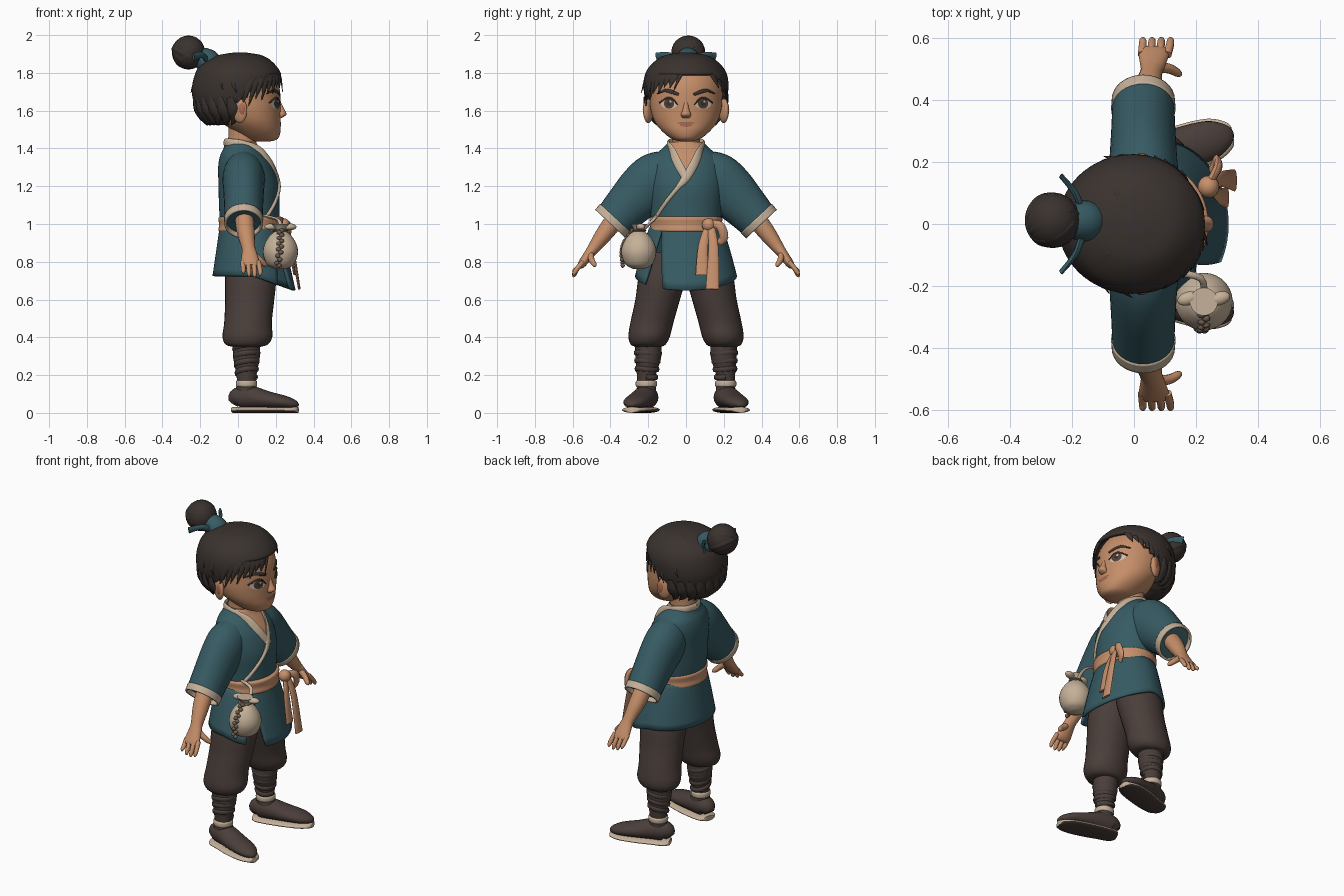
import bpy, bmesh, random
from math import sin, cos, pi, radians
from mathutils import Vector, Matrix
from mathutils.bvhtree import BVHTree

if "Cube" in bpy.data.objects:
    bpy.data.objects.remove(bpy.data.objects["Cube"])
random.seed(4)
X, Y, Z = Vector((1, 0, 0)), Vector((0, 1, 0)), Vector((0, 0, 1))

def material(name, *rgb):
    m = bpy.data.materials.new(name)
    m.use_nodes = True
    m.diffuse_color = (*rgb, 1)
    m.node_tree.nodes["Principled BSDF"].inputs["Base Color"].default_value = (*rgb, 1)
    return m

SKIN = material("skin", .56, .27, .14)
HAIR = material("dark hair", .042, .032, .028)
BROWN = material("dark brown cloth", .068, .048, .042)
TEAL = material("teal cloth", .038, .105, .125)
BEIGE = material("beige cloth", .56, .44, .32)
SASH = material("peach sash", .57, .28, .15)
WHITE = material("eye white", .6, .52, .45)
IRIS = material("brown iris", .09, .05, .03)
LIP = material("lip", .38, .14, .085)
CORD = material("brown cord", .16, .115, .08)

def finish(bm, name, *mats):
    bmesh.ops.recalc_face_normals(bm, faces=bm.faces)
    me = bpy.data.meshes.new(name)
    bm.to_mesh(me)
    bm.free()
    for m in mats:
        me.materials.append(m)
    me.shade_smooth()
    me.set_sharp_from_angle(angle=radians(50))
    ob = bpy.data.objects.new(name, me)
    bpy.context.collection.objects.link(ob)
    return ob

def spline(keys, steps):
    """Smooth curve through tuples of any length."""
    k, out = [keys[0], *keys, keys[-1]], []
    for i in range(1, len(k) - 2):
        for t in (s / steps for s in range(steps)):
            out.append([b + .5 * t * (c - a + t * (2 * a - 5 * b + 4 * c - d + t * (3 * b - a - 3 * c + d)))
                        for a, b, c, d in zip(k[i - 1], k[i], k[i + 1], k[i + 2])])
    return out + [list(keys[-1])]

def loft(name, keys, *mats, up=None, centre=None, n=16, steps=4, caps=True):
    """Skin rings (x, y, z, a, b): level rings, or rings across the path if up or centre is given."""
    rows, bm, rings = spline(keys, steps), bmesh.new(), []
    pts = [Vector(r[:3]) for r in rows]
    for i, (p, r) in enumerate(zip(pts, rows)):
        u, v = X, Y
        if up or centre:
            away = up or p - Vector((*centre, p.z)[:3])
            t = (pts[min(i + 1, len(pts) - 1)] - pts[max(i - 1, 0)]).normalized()
            u = t.cross(away).normalized()
            v = u.cross(t)
        a, b = max(r[3], .001), max(r[4], .001)
        turns = [2 * pi * j / n for j in range(n)]
        rings.append([bm.verts.new(p + u * a * cos(t) + v * b * sin(t)) for t in turns])
    for r, s in zip(rings, rings[1:]):
        for j in range(n):
            bm.faces.new((r[j - 1], r[j], s[j], s[j - 1]))
    if caps:
        bm.faces.new(rings[0])
        bm.faces.new(rings[-1])
    return finish(bm, name, *mats)

def ball(name, loc, size, mat, turn=0):
    bm = bmesh.new()
    bmesh.ops.create_uvsphere(bm, u_segments=20, v_segments=12, radius=1)
    bm.transform(Matrix.Translation(loc) @ Matrix.Rotation(turn, 4, 'Z') @ Matrix.Diagonal((*size, 1)))
    return finish(bm, name, mat)

def thicken(ob, amount):
    ob.modifiers.new("thickness", 'SOLIDIFY').thickness = amount

def front_of(ob):
    """Function giving the frontmost surface point at a width and height."""
    tree = BVHTree.FromPolygons([v.co for v in ob.data.vertices], [p.vertices[:] for p in ob.data.polygons])
    def point(y, z, off):
        hit = tree.ray_cast(Vector((1, y + .0003, z + .0003)), -X)[0]
        return hit + X * off
    return point

def patch(name, on, y, z, ry, rz, mat, off):
    bm = bmesh.new()
    bmesh.ops.create_circle(bm, cap_ends=True, cap_tris=True, segments=24, radius=1)
    for v in bm.verts:
        v.co = on(y + v.co.x * ry, z + v.co.y * rz, off)
    finish(bm, name, mat)

# Head, neck and face
head = loft("head", [(.13, 0, 1.437, .04, .03), (.12, 0, 1.45, .09, .075), (.1, 0, 1.49, .125, .125),
                     (.07, 0, 1.54, .155, .165), (.045, 0, 1.6, .18, .186), (.03, 0, 1.66, .195, .192),
                     (.01, 0, 1.74, .205, .195), (-.01, 0, 1.82, .18, .17), (0, 0, 1.88, .1, .1)], SKIN, n=48)
face = front_of(head)
loft("neck", [(.01, 0, 1.36, .09, .095), (.02, 0, 1.42, .075, .075), (.03, 0, 1.52, .08, .08)], SKIN, n=24)
loft("nose", [(.215, 0, 1.65, .01, .01), (.228, 0, 1.61, .016, .016), (.232, 0, 1.58, .025, .027),
              (.222, 0, 1.562, .01, .02)], SKIN)
patch("upper_lip", face, 0, 1.533, .046, .007, LIP, .003)
patch("lower_lip", face, 0, 1.522, .034, .008, LIP, .003)
for side, s in (("left", 1), ("right", -1)):
    for part, r, h, mat, off in (("eye", .044, .028, WHITE, .003), ("iris", .027, .027, IRIS, .005),
                                 ("pupil", .014, .014, HAIR, .006)):
        patch(f"{side}_{part}", face, .09 * s, 1.637, r, h, mat, off)
    patch(side + "_glint", face, .09 * s + .007, 1.648, .006, .006, WHITE, .007)
    for part, line in (("lash", [(.045, 1.632, .003), (.07, 1.66, .005), (.1, 1.666, .006), (.14, 1.642, .004)]),
                       ("eyebrow", [(.04, 1.685, .007), (.08, 1.7, .01), (.115, 1.706, .008), (.15, 1.69, .003)])):
        keys = [(*face(y * s, z, .002), w, .005) for y, z, w in line]
        loft(f"{side}_{part}", keys, HAIR, centre=(0, 0, 1.65), n=8)
    ball(side + "_ear", (.01, .2 * s, 1.6), (.042, .022, .066), SKIN, .45 * s)
    ball(side + "_ear_hollow", (.018, .212 * s, 1.605), (.024, .015, .042), LIP, .45 * s)

# Hair cap, open at the face
hair = loft("hair_cap", [(-.1, 0, 1.525, .07, .1), (-.07, 0, 1.57, .145, .16), (-.03, 0, 1.63, .2, .203),
                         (-.01, 0, 1.7, .235, .223), (0, 0, 1.78, .232, .22), (0, 0, 1.84, .2, .188),
                         (.01, 0, 1.89, .125, .12), (.01, 0, 1.908, .03, .03)], HAIR, n=64, steps=5)
bm = bmesh.new()
bm.from_mesh(hair.data)
centres = [(f, f.calc_center_median()) for f in bm.faces]
bare = [f for f, c in centres if c.z < 1.79 and c.x > max(0, c.z - 1.6) - .03]
bmesh.ops.delete(bm, geom=bare, context='FACES')
bm.to_mesh(hair.data)
bm.free()
thicken(hair, .02)

def lock(name, path, width, thick=.012):
    """Flat tapering lock through (azimuth, elevation, height) points over the head."""
    keys = []
    for (azimuth, elevation, k), f in zip(path, (.5, 1, .75, .04)):
        a, e = radians(azimuth), radians(elevation)
        keys.append((.24 * k * cos(e) * cos(a), .228 * k * cos(e) * sin(a), 1.69 + .222 * k * sin(e),
                     width * f, thick * max(f, .2)))
    loft(name, keys, HAIR, centre=(0, 0, 1.69), n=8)

# Swept fringe, side locks and loose wisps
for i in range(9):
    a, low = -22 - 9 * i, 8 - 4.2 * i + 5 * (i % 2)
    lock("right_fringe", [(18, 62, 1), (a * .35 + 8, 46, 1.01), (a * .8, 25, 1.02), (a, low, 1)], .036)
for i in range(7):
    a, low = 50 + 8 * i, 8 - 5 * i + 5 * (i % 2)
    lock("left_fringe", [(14, 62, 1), (25 + a * .2, 48, 1.01), (a * .85, 28, 1.02), (a, low, 1)], .036)
lock("centre_strand", [(12, 58, 1), (4, 42, 1.02), (-8, 25, 1.03), (-17, 2, 1.03)], .014, .008)
for i in range(12):
    a = 100 + 14.5 * i
    lock("nape_wisp", [(a, -5, .98), (a + 3, -22, 1), (a + 5, -36, 1), (a + random.uniform(-6, 6), -48, 1.02)], .03)
for i in range(10):
    a, e = random.uniform(70, 290), random.uniform(5, 50)
    lock("loose_strand", [(a, e + 22, .98), (a, e + 14, 1.01), (a, e + 5, 1.01), (a + 5, e - 8, 1.04)], .013, .007)

# Top knot with its ribbon
bun = Vector((-.262, .012, 1.908))
ball("bun", bun, (.088, .09, .09), HAIR)
for k in range(4):
    tilt = Matrix.Rotation(k * .75, 3, 'X') @ Matrix.Rotation(.5, 3, 'Y')
    ring = [bun + tilt @ Vector((.082 * cos(t * .7), .082 * sin(t * .7), .01 * k - .02)) for t in range(8)]
    loft("bun_coil", [(*p, .016, .008) for p in ring], HAIR, centre=bun, n=8)
loft("bun_tie", [(-.135, .01, 1.84, .06, .06), (-.16, .01, 1.86, .066, .066), (-.195, .01, 1.88, .058, .058),
                 (-.21, .01, 1.885, .045, .045)], TEAL, up=Y, n=24)

# Tunic body, with a bare chest wedge under the collar
tunic = loft("tunic", [(.065, 0, .97, .155, .18), (.06, 0, 1.08, .16, .19), (.057, 0, 1.2, .16, .2),
                       (.04, 0, 1.3, .145, .195), (.025, 0, 1.36, .12, .17), (.018, 0, 1.4, .095, .125),
                       (.015, 0, 1.435, .08, .09)], TEAL, SKIN, n=72, steps=8)
for p in tunic.data.polygons:
    p.material_index = int(p.center.x > .04 and abs(p.center.y) < (p.center.z - 1.25) * .55)
chest = front_of(tunic)
lapel = [(.075, 1.385, .026), (.045, 1.32, .025), (0, 1.245, .022)]
edge = [(-.05, 1.185, .012), (-.11, 1.11, .011), (-.155, 1.04, .01)]
for name, s, line in (("left_collar", 1, lapel + edge), ("right_collar", -1, lapel)):
    keys = [(-.068, 0, 1.428, .024, .009), (-.045, .065 * s, 1.428, .024, .009), (.02, .093 * s, 1.42, .024, .009)]
    keys += [(*chest(y * s, z, .003), w, .009) for y, z, w in line]
    loft(name, keys, BEIGE, centre=(.03, 0), n=10, steps=6)

# Wrap skirt of the tunic, slit at the right front
bm, grid = bmesh.new(), []
for v in (j / 8 for j in range(9)):
    turns = [radians(-42 + 15 * v + (362 - 30 * v) * i / 64) for i in range(65)]
    grid.append([bm.verts.new((.065 + .02 * v + (.16 + .06 * v) * cos(t), (.184 + .086 * v ** .8) * sin(t),
                               1 - v * (.275 + .075 * max(0, cos(t))))) for t in turns])
for a, b in zip(grid, grid[1:]):
    for i in range(64):
        bm.faces.new((a[i], a[i + 1], b[i + 1], b[i]))
thicken(finish(bm, "tunic_skirt", TEAL), .014)

# Sash with knot, loop and tails
loft("sash", [(.068, 0, z, .166 + d, .187 + d) for z, d in
              ((.955, -.01), (.965, .006), (.995, .002), (1.03, .006), (1.04, -.01))], SASH, n=48)
ball("sash_knot", (.24, .12, .995), (.035, .036, .036), SASH)
for name, keys in (("sash_loop", [(.24, .13, 1, .02, .012), (.27, .18, .99, .024, .014),
                                  (.265, .2, .93, .024, .012), (.25, .175, .9, .018, .01)]),
                   ("inner_tail", [(.245, .12, .99, .02, .01), (.275, .09, .88, .026, .01), (.3, .085, .73, .034, .007)]),
                   ("outer_tail", [(.25, .13, .99, .02, .01), (.285, .145, .88, .026, .01), (.325, .14, .655, .036, .007)])):
    loft(name, keys, SASH, up=X, n=10)

for side, s in (("left", 1), ("right", -1)):
    loft(side + "_ribbon", [(-.17, .05 * s, 1.875, .018, .012), (-.19, .1 * s, 1.895, .016, .01),
                            (-.235, .155 * s, 1.885, .022, .008)], TEAL, up=X, n=8)
    # Sleeve, cuff, forearm and hand
    loft(side + "_sleeve", [(.03, .09 * s, 1.28, .12, .1), (.03, .155 * s, 1.24, .142, .112), (.03, .225 * s, 1.18, .14, .108),
                            (.03, .31 * s, 1.095, .122, .103), (.03, .38 * s, 1.02, .108, .1)], TEAL, up=X, n=32)
    cuff = [(.03, .372 * s, 1.03, .113, .104), (.03, .4 * s, 1, .111, .102)]
    thicken(loft(side + "_cuff", cuff, BEIGE, up=X, n=32, caps=False), .012)
    loft(side + "_forearm", [(.03, .34 * s, 1.07, .05, .05), (.04, .42 * s, .965, .047, .048), (.055, .485 * s, .878, .033, .036),
                             (.06, .51 * s, .845, .027, .04), (.064, .55 * s, .79, .022, .05),
                             (.065, .565 * s, .775, .014, .044)], SKIN, up=X, n=20)
    for x, drop in ((.026, .015), (.053, 0), (.08, -.004), (.107, .004)):
        loft(side + "_finger", [(x, .545 * s, .8, .014, .014), (x * 1.08, .575 * s, .765, .013, .013),
                                (x * 1.1, .592 * s, .735 + drop, .011, .011),
                                (x * 1.1, .596 * s, .722 + drop, .003, .003)], SKIN, up=X, n=10)
    loft(side + "_thumb", [(.075, .505 * s, .845, .018, .018), (.115, .5 * s, .81, .017, .016),
                           (.143, .485 * s, .785, .013, .012), (.153, .48 * s, .776, .003, .003)], SKIN, up=Y, n=10)
    # Baggy trouser leg and wrapped shin
    loft(side + "_trouser_leg", [(.065, .1 * s, .85, .12, .11), (.067, .125 * s, .72, .135, .126), (.062, .15 * s, .6, .13, .118),
                                 (.053, .18 * s, .48, .126, .114), (.05, .195 * s, .405, .132, .11),
                                 (.046, .2 * s, .362, .112, .092), (.045, .2 * s, .35, .07, .065)], BROWN, n=32)
    loft(side + "_shin", [(.045, .2 * s, .37, .072, .07), (.045, .2 * s, .29, .07, .068),
                          (.045, .21 * s, .2, .053, .05), (.045, .21 * s, .13, .05, .046)], BROWN, n=24)
    coil = [(f, .071 - .017 * f, 8 * pi * f) for f in (i / 32 for i in range(33))]
    wrap = [(.045 + r * cos(t), (.2 + .01 * f + r * sin(t)) * s, .36 - .17 * f + .012 * sin(t), .014, .007) for f, r, t in coil]
    loft(side + "_shin_wrap", wrap, BROWN, centre=(.045, .206 * s), n=8, steps=3)
    band = ((.137, .05), (.145, .056), (.165, .056), (.172, .05))
    loft(side + "_ankle_band", [(.045, .21 * s, z, r, r) for z, r in band], BEIGE, n=24)
    # Shoe, turned outward, with a pale sole edge
    foot = [(-.025, .192, .03, .03), (0, .2, .055, .056), (.07, .217, .064, .06), (.16, .245, .069, .046),
            (.25, .272, .062, .034), (.3, .287, .036, .022), (.312, .29, .012, .01)]
    loft(side + "_shoe", [(x, y * s, .022 + b, a, b) for x, y, a, b in foot], BROWN, up=Z, n=24)
    loft(side + "_shoe_top", [(.055, .21 * s, .07, .068, .056), (.045, .21 * s, .14, .055, .05)], BROWN, n=24)
    sole = loft(side + "_sole", [(x * 1.02, y * s, .016, a + .008, .016) for x, y, a, b in foot], BEIGE, BROWN, up=Z, n=24)
    for p in sole.data.polygons:
        p.material_index = int(p.normal.z < -.6)

# Drawstring pouch at the right hip
loft("pouch", [(.225, -.25, z, r, r) for z, r in ((.762, .03), (.785, .07), (.84, .092), (.89, .086), (.935, .06),
                                                 (.96, .032), (.975, .028), (1, .045))], BEIGE, n=28)
for x in (.175, .275):
    ball("pouch_ruffle", (x, -.24, .985), (.036, .022, .018), BEIGE, .3)
strap = [(.13, -.155, 1.045, .011, .008), (.215, -.175, 1.02, .011, .008), (.225, -.23, .965, .011, .008)]
loft("pouch_strap", strap, BEIGE, up=Z, n=8)
for i, p in enumerate(spline([(.225, -.285, .965), (.225, -.325, .91), (.22, -.342, .85), (.21, -.335, .78)], 4)):
    ball("cord_bead", (p[0] + .007 * (-1) ** i, p[1], p[2]), (.013, .011, .012), CORD)
ball("pouch_tie", (.225, -.25, .965), (.04, .04, .01), CORD)
